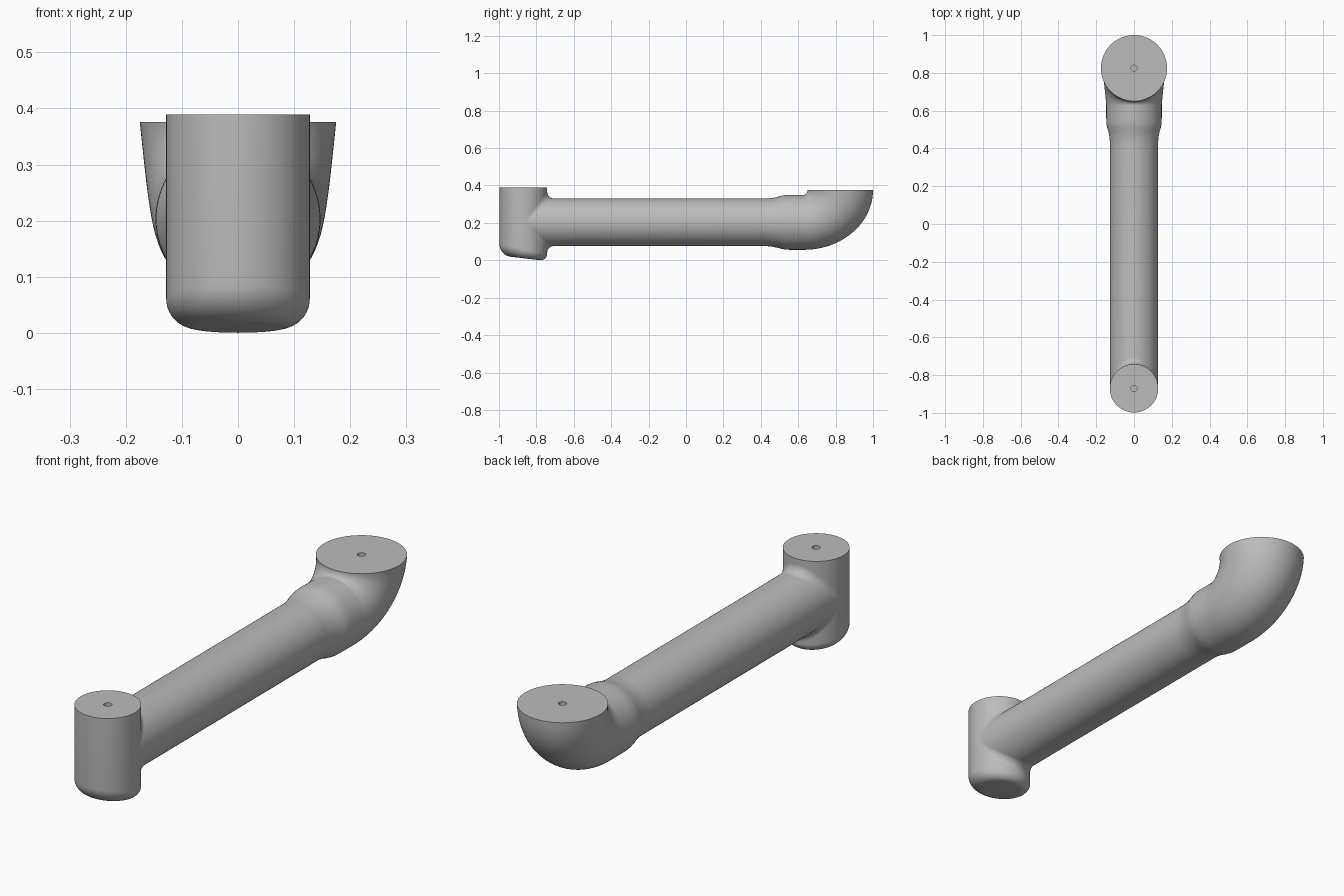
import bpy, bmesh, math
from mathutils import Vector

if "Cube" in bpy.data.objects:
    bpy.data.objects.remove(bpy.data.objects["Cube"])

grey = bpy.data.materials.new("plain_grey")
grey.use_nodes = True
grey.diffuse_color = (0.5, 0.5, 0.5, 1)
grey.node_tree.nodes["Principled BSDF"].inputs["Base Color"].default_value = (0.5, 0.5, 0.5, 1)

SEG = 96
ANGLES = [2 * math.pi * i / SEG for i in range(SEG)]
POST_Y, POST_R, POST_TOP = -0.87, 0.128, 0.389
TUBE_Z, TUBE_R = 0.203, 0.127
FILLET = 0.035
FLANGE_Y, FLANGE_R, FLANGE_TOP = 0.825, 0.175, 0.376
NECK_R, BEND_Y = 0.147, 0.63
HOLE_R, HOLE_DEPTH = 0.016, 0.02


def loft(name, rings, cap_start=False, cap_end=False):
    """Skin a list of closed rings, optionally closing the ends."""
    bm = bmesh.new()
    loops = [[bm.verts.new(p) for p in ring] for ring in rings]
    for a, b in zip(loops, loops[1:]):
        for i in range(SEG):
            j = (i + 1) % SEG
            bm.faces.new((a[i], a[j], b[j], b[i]))
    if cap_start:
        bm.faces.new(loops[0])
    if cap_end:
        bm.faces.new(loops[-1])
    bmesh.ops.recalc_face_normals(bm, faces=bm.faces)
    mesh = bpy.data.meshes.new(name)
    bm.to_mesh(mesh)
    bm.free()
    mesh.materials.append(grey)
    obj = bpy.data.objects.new(name, mesh)
    bpy.context.collection.objects.link(obj)
    bpy.ops.object.select_all(action='DESELECT')
    obj.select_set(True)
    bpy.context.view_layer.objects.active = obj
    bpy.ops.object.shade_smooth_by_angle(angle=math.radians(35))
    return obj


def flat_ring(r, y, z):
    return [Vector((r * math.cos(a), y + r * math.sin(a), z)) for a in ANGLES]


def tube_ring(r, y):
    return [Vector((r * math.cos(a), y, TUBE_Z + r * math.sin(a))) for a in ANGLES]


def pin_hole(y, z):
    """Small blind hole in the middle of a flat top."""
    return [flat_ring(HOLE_R, y, z), flat_ring(HOLE_R, y, z - HOLE_DEPTH)]


# Upright post with a rounded, slightly tilted bottom
def post_ring(t):
    ring = []
    for a in ANGLES:
        f = 0.05 - 0.01 * math.sin(a)
        r = POST_R - f * (1 - math.sin(t))
        y = POST_Y + r * math.sin(a)
        z = 0.011 - 0.12 * (y - POST_Y) + f * (1 - math.cos(t))
        ring.append(Vector((r * math.cos(a), y, z)))
    return ring


post = [post_ring(math.pi / 2 * k / 10) for k in range(11)]
post.append(flat_ring(POST_R, POST_Y, POST_TOP))
loft("end_post", post + pin_hole(POST_Y, POST_TOP), True, True)


# Long tube, blended into the post by a rolling-ball fillet
def fillet_ring(t):
    ring = []
    for a in ANGLES:
        reach = TUBE_R + FILLET
        x = reach * math.cos(a)
        dy = math.sqrt((POST_R + FILLET) ** 2 - x * x)
        centre = Vector((x, POST_Y + dy, TUBE_Z + reach * math.sin(a)))
        to_post = Vector((-x, -dy, 0)).normalized()
        to_tube = Vector((-math.cos(a), 0, -math.sin(a)))
        ring.append(centre + FILLET * to_post.lerp(to_tube, t).normalized())
    return ring


arm = [fillet_ring(k / 8) for k in range(9)]
loft("arm_tube", arm + [tube_ring(TUBE_R, 0.42)])


# Flared neck and elbow turning up to the round flange
def elbow_ring(t):
    s, c = math.sin(t), math.cos(t)
    front = FLANGE_Y - FLANGE_R - BEND_Y
    back = FLANGE_Y + FLANGE_R - BEND_Y
    low = FLANGE_TOP - TUBE_Z + NECK_R
    high = FLANGE_TOP - TUBE_Z - NECK_R
    inner = Vector((0, BEND_Y + front * s, FLANGE_TOP - high * c))
    outer = Vector((0, BEND_Y + back * s, FLANGE_TOP - low * c))
    mid, half = (inner + outer) / 2, (inner - outer) / 2
    width = NECK_R + (FLANGE_R - NECK_R) * t / (math.pi / 2)
    return [mid + half * math.sin(a) + Vector((width * math.cos(a), 0, 0)) for a in ANGLES]


neck = [(TUBE_R, 0.42), (0.128, 0.44), (0.131, 0.465), (0.136, 0.49),
        (0.142, 0.51), (0.146, 0.53), (NECK_R, 0.56)]
elbow = [tube_ring(r, y) for r, y in neck]
elbow += [elbow_ring(math.pi / 2 * k / 24) for k in range(25)]
# The hole ring runs the same way round as the flange ring
hole = [[Vector((p.x, 2 * FLANGE_Y - p.y, p.z)) for p in ring]
        for ring in pin_hole(FLANGE_Y, FLANGE_TOP)]
loft("elbow", elbow + hole, False, True)
